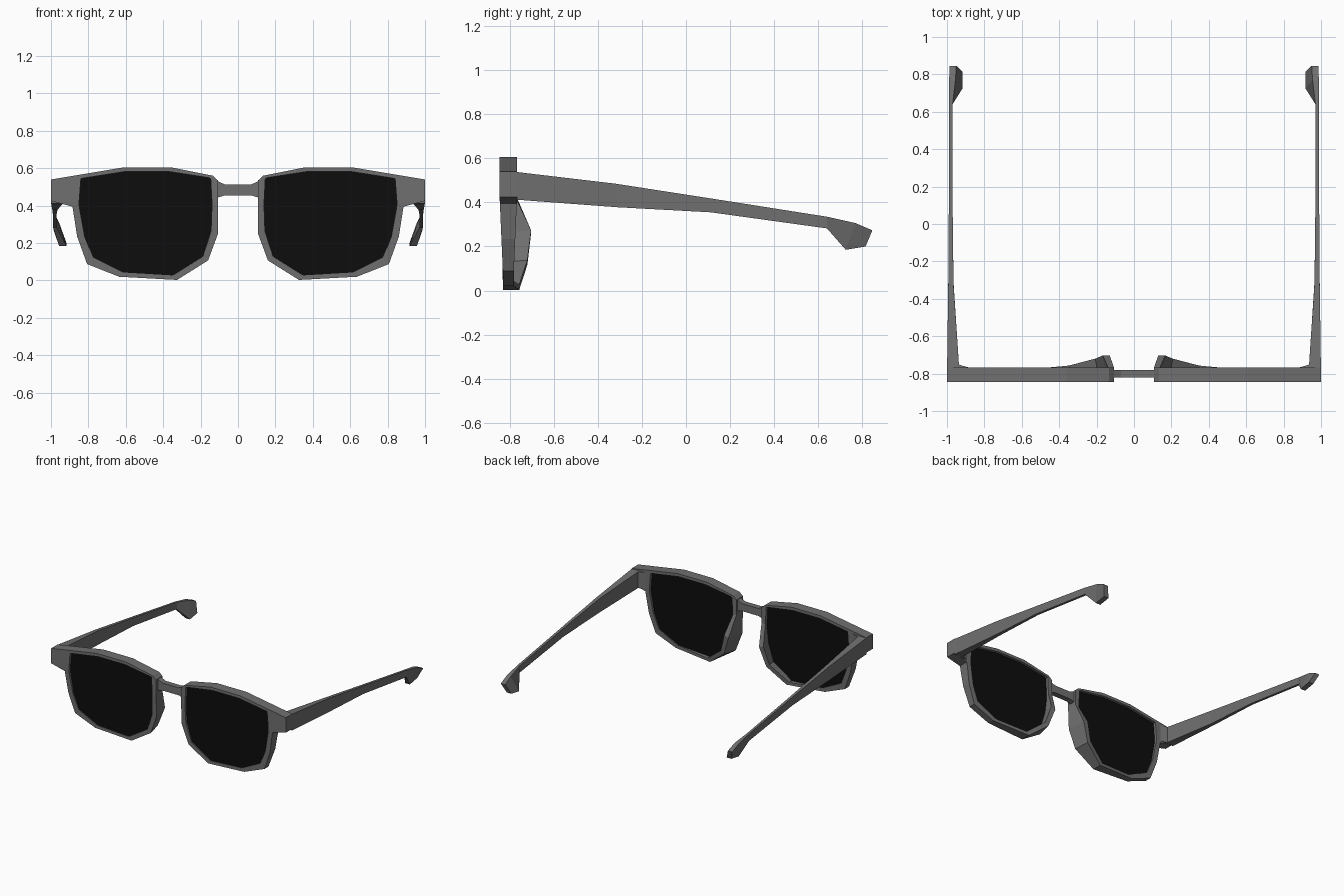
import bpy, bmesh

if "Cube" in bpy.data.objects:
    bpy.data.objects.remove(bpy.data.objects["Cube"])

def material(name, v):
    m = bpy.data.materials.new(name)
    m.diffuse_color = (v, v, v, 1)
    m.use_nodes = True
    m.node_tree.nodes["Principled BSDF"].inputs["Base Color"].default_value = m.diffuse_color
    return m

GREY = material("dark_grey", 0.16)
BLACK = material("black_lens", 0.004)

def loft(name, rings, mat, closed=False, mirror=True):
    """Skin equal-length vertex rings; cap the ends, or join last to first."""
    bm = bmesh.new()
    loops = [[bm.verts.new(p) for p in r] for r in rings]
    n = len(loops[0])
    pairs = list(zip(loops, loops[1:])) + ([(loops[-1], loops[0])] if closed else [])
    for a, b in pairs:
        for i in range(n):
            j = (i + 1) % n
            bm.faces.new((a[i], a[j], b[j], b[i]))
    if not closed:
        bm.faces.new(loops[0])
        bm.faces.new(loops[-1])
    bmesh.ops.recalc_face_normals(bm, faces=bm.faces)
    me = bpy.data.meshes.new(name)
    bm.to_mesh(me)
    bm.free()
    me.materials.append(mat)
    ob = bpy.data.objects.new(name, me)
    bpy.context.collection.objects.link(ob)
    if mirror:
        ob.modifiers.new("mirror", 'MIRROR').use_mirror_merge = False
    return ob

# Rim outline (x, z) and matching lens opening, right half
outer = [(.135, .56), (.36, .605), (.61, .605), (1, .54), (1, .425), (.885, .395),
         (.86, .235), (.807, .088), (.636, .02), (.326, .003), (.16, .107),
         (.107, .25), (.107, .42), (.107, .535)]
inner = [(.16, .55), (.374, .583), (.6, .583), (.84, .545), (.85, .415), (.848, .39),
         (.82, .235), (.775, .123), (.615, .043), (.348, .027), (.187, .128),
         (.144, .262), (.139, .41), (.146, .545)]
# Nose pad: rim vertices pulled backwards, index -> (back y, x shift)
nose = {9: (-.757, 0), 10: (-.72, .02), 11: (-.703, .023)}

def taper(z):
    return .015 * min(1, max(0, (.42 - z) / .34))

def front(pts):
    return [(x, -.846 + taper(z), z) for x, z in pts]

def back(pts):
    out = []
    for i, (x, z) in enumerate(pts):
        y, dx = nose.get(i, (-.767 - taper(z), 0))
        out.append((x + dx, y, z + dx * .5))
    return out

loft("rim", [front(outer), front(inner), back(inner), back(outer)], GREY, closed=True)

# Lenses
loft("lens", [[(x, y, z) for x, z in inner] for y in (-.827, -.788)], BLACK)

# Bridge
loft("bridge", [[(x, -.822, z0), (x, -.78, z0), (x, -.78, z1), (x, -.822, z1)]
                for x, z0, z1 in ((-.12, .44, .537), (-.07, .455, .513),
                                  (.07, .455, .513), (.12, .44, .537))],
     GREY, mirror=False)

# Temples with inward-leaning ear tips:
# top y, bottom y, top z, bottom z, top outer/inner x, bottom outer/inner x
stations = [(-.767, -.767, .538, .412, 1, .885, 1, .885),
            (-.752, -.752, .536, .411, .999, .936, .999, .936),
            (-.32, -.31, .485, .378, .993, .965, .993, .965),
            (.113, .113, .418, .355, .99, .97, .99, .97),
            (.64, .64, .335, .282, .988, .97, .988, .97),
            (.77, .725, .306, .185, .988, .955, .957, .917),
            (.846, .815, .273, .2, .987, .95, .957, .917)]
loft("temple", [[(to, yt, zt), (ti, yt, zt), (bi, yb, zb), (bo, yb, zb)]
                for yt, yb, zt, zb, to, ti, bo, bi in stations], GREY)
